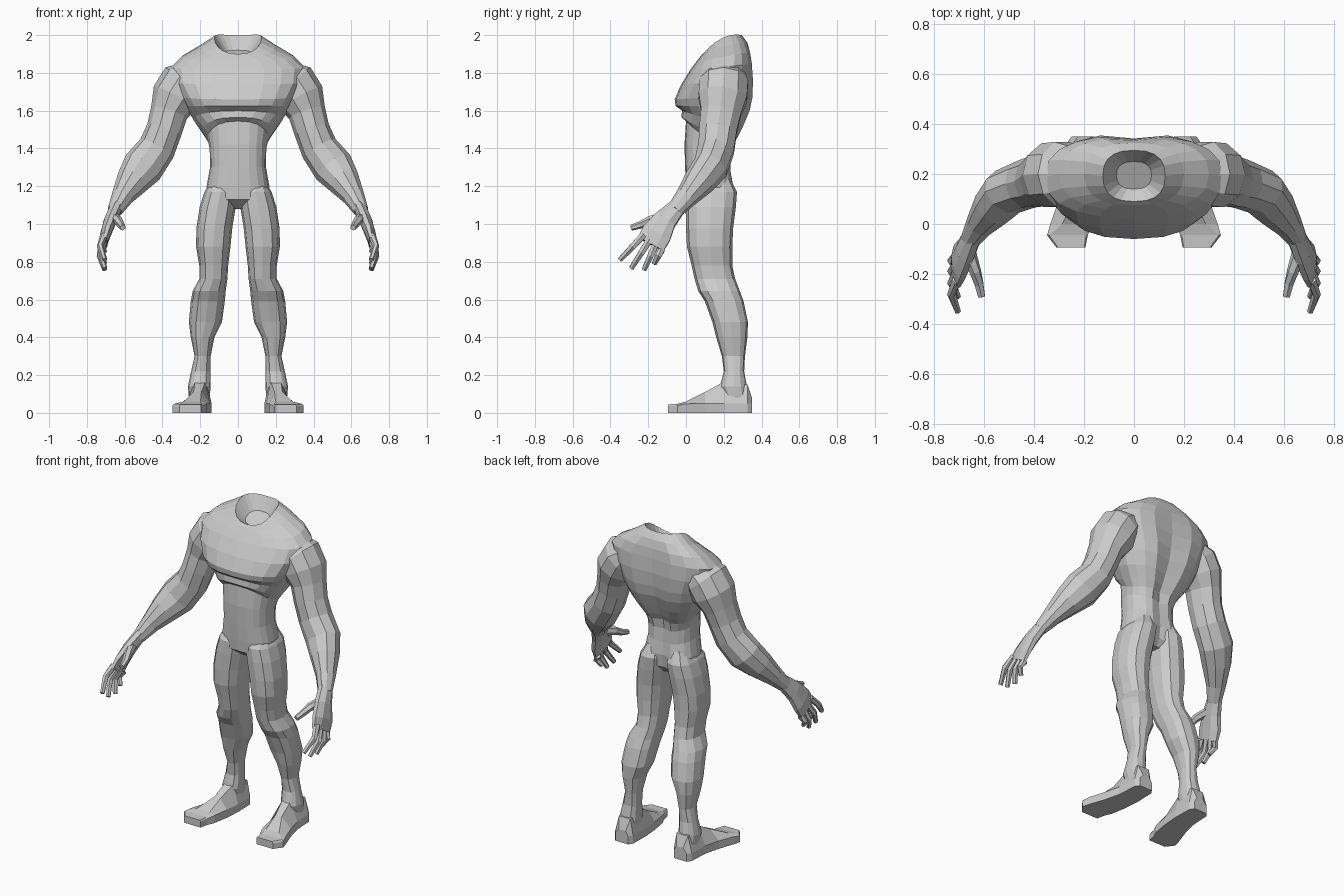
import bpy, bmesh, math
from mathutils import Vector

skin = bpy.data.materials.new("grey_skin")
skin.diffuse_color = (0.6, 0.6, 0.6, 1)


def loft(name, rings, mirror=True):
    """Skin a list of equal-length point rings, cap both ends, keep faces flat."""
    bm = bmesh.new()
    loops = [[bm.verts.new(p) for p in ring] for ring in rings]
    n = len(loops[0])
    for a, b in zip(loops, loops[1:]):
        for i in range(n):
            j = (i + 1) % n
            bm.faces.new((a[i], a[j], b[j], b[i]))
    bm.faces.new(loops[0])
    bm.faces.new(loops[-1])
    bmesh.ops.recalc_face_normals(bm, faces=bm.faces)
    me = bpy.data.meshes.new(name)
    bm.to_mesh(me)
    bm.free()
    ob = bpy.data.objects.new(name, me)
    bpy.context.collection.objects.link(ob)
    me.materials.append(skin)
    if mirror:
        ob.modifiers.new("mirror", 'MIRROR').use_mirror_merge = False
    return ob


def power(v, e):
    return math.copysign(abs(v) ** (2 / e), v)


def oval(x0, x1, y0, y1, zf, zs, zb, n, e=2.4, groove=0.0):
    """Level ring whose height is set at front, side and back; groove dents the spine."""
    pts = []
    for i in range(n):
        a = 2 * math.pi * i / n
        c, s = power(math.cos(a), e), power(math.sin(a), e)
        y = (y0 + y1) / 2 + s * (y1 - y0) / 2
        if math.sin(a) > 0.99:
            y -= groove
        z = zs + (zb - zf) / 2 * s + ((zf + zb) / 2 - zs) * s * s
        pts.append(((x0 + x1) / 2 + c * (x1 - x0) / 2, y, z))
    return pts


def tube(name, path, n):
    """Limb along a path of (x, y, z, radius fore-aft, radius across)."""
    pos = [Vector(p[:3]) for p in path]
    rings = []
    for i, p in enumerate(path):
        t = (pos[min(i + 1, len(pos) - 1)] - pos[max(i - 1, 0)]).normalized()
        u = Vector((0, 1, 0))
        u = (u - t * u.dot(t)).normalized()
        v = t.cross(u)
        rings.append([pos[i] + u * p[3] * math.cos(a) + v * p[4] * math.sin(a)
                      for a in (2 * math.pi * (k + 0.5) / n for k in range(n))])
    return loft(name, rings)


# Torso: half width, front y, back y, heights at front / side / back, spine groove
torso = [
    (.06, .07, .20, 1.08, 1.08, 1.08, 0),
    (.16, .005, .245, 1.13, 1.12, 1.12, .02),
    (.166, .0, .255, 1.20, 1.20, 1.20, .02),
    (.148, -.005, .24, 1.30, 1.30, 1.28, .01),
    (.15, -.008, .24, 1.42, 1.40, 1.36, .02),
    (.162, .0, .255, 1.545, 1.45, 1.42, .03),
    (.19, -.025, .28, 1.565, 1.49, 1.46, .03),
    (.235, -.02, .31, 1.60, 1.55, 1.52, .03),
    (.275, -.055, .345, 1.625, 1.62, 1.60, .03),
    (.30, -.06, .36, 1.66, 1.67, 1.67, .03),
    (.345, -.025, .362, 1.74, 1.75, 1.76, .02),
    (.355, .025, .355, 1.82, 1.83, 1.85, .015),
    (.30, .055, .345, 1.86, 1.885, 1.91, .01),
    (.20, .075, .325, 1.885, 1.94, 1.96, 0),
    (.125, .09, .295, 1.90, 1.985, 2.0, 0),
    (.07, .14, .25, 1.87, 1.90, 1.92, 0),
]
loft("torso", [oval(-w, w, f, b, zf, zs, zb, 20, 2.5, g)
               for w, f, b, zf, zs, zb, g in torso], mirror=False)

# Legs: height, inner x, outer x, front y, back y
legs = [
    (1.24, .03, .135, .05, .235),
    (1.17, .006, .178, .0, .27),
    (1.09, .012, .203, -.002, .264),
    (.98, .03, .22, .0, .25),
    (.88, .04, .222, .005, .245),
    (.78, .052, .205, .03, .245),
    (.71, .056, .205, .045, .26),
    (.645, .065, .24, .065, .285),
    (.59, .07, .25, .1, .305),
    (.48, .085, .26, .14, .328),
    (.40, .125, .25, .16, .325),
    (.30, .145, .23, .19, .312),
    (.22, .145, .248, .2, .308),
    (.14, .145, .265, .18, .322),
    (.08, .15, .26, .2, .33),
]
loft("leg", [oval(a, b, f, k, z, z, z, 12) for z, a, b, f, k in legs])

# Feet: y, inner x, outer x, instep height, inset of the upper edge
feet = [
    (.35, .16, .25, .08, .2),
    (.325, .143, .268, .15, .15),
    (.20, .14, .275, .165, .25),
    (.10, .148, .30, .11, .3),
    (.0, .165, .335, .06, .2),
    (-.045, .185, .348, .048, .04),
    (-.095, .195, .31, .045, .04),
]
foot_rings = []
for y, a, b, h, s in feet:
    w, m = b - a, min(.05, h * .8)
    foot_rings.append([(a, y, 0), (b, y, 0), (b, y, m), (b - w * s * 1.4, y, h),
                       (a + w * s, y, h), (a, y, m)])
loft("foot", foot_rings)

# Arms from inside the shoulder to the wrist
tube("arm", [
    (.22, .20, 1.80, .11, .08),
    (.285, .20, 1.745, .135, .13),
    (.33, .195, 1.67, .135, .13),
    (.365, .185, 1.59, .112, .10),
    (.39, .17, 1.50, .105, .095),
    (.43, .16, 1.40, .10, .10),
    (.505, .13, 1.30, .095, .11),
    (.56, .07, 1.225, .085, .088),
    (.615, .0, 1.14, .06, .058),
    (.652, -.06, 1.07, .045, .04),
], 10)

# Palm, thumb and four fingers
tube("palm", [
    (.645, -.045, 1.09, .048, .036),
    (.675, -.11, 1.02, .066, .036),
    (.70, -.155, .95, .086, .03),
    (.712, -.187, .893, .084, .02),
], 8)
tube("thumb", [
    (.665, -.10, 1.04, .03, .028),
    (.635, -.19, 1.02, .024, .024),
    (.62, -.24, .995, .02, .02),
    (.61, -.29, .98, .015, .016),
], 6)
tips = [(-.35, .81), (-.29, .765), (-.222, .757), (-.168, .79)]
for i, (ty, tz) in enumerate(tips):
    by, bz = -.225 + .032 * i, .94 - .025 * i
    tube("finger_%d" % (i + 1), [
        (.71, by, bz, .02, .02),
        (.73, by * .55 + ty * .45, bz * .55 + tz * .45, .019, .018),
        (.705, ty, tz, .014, .013),
    ], 6)
